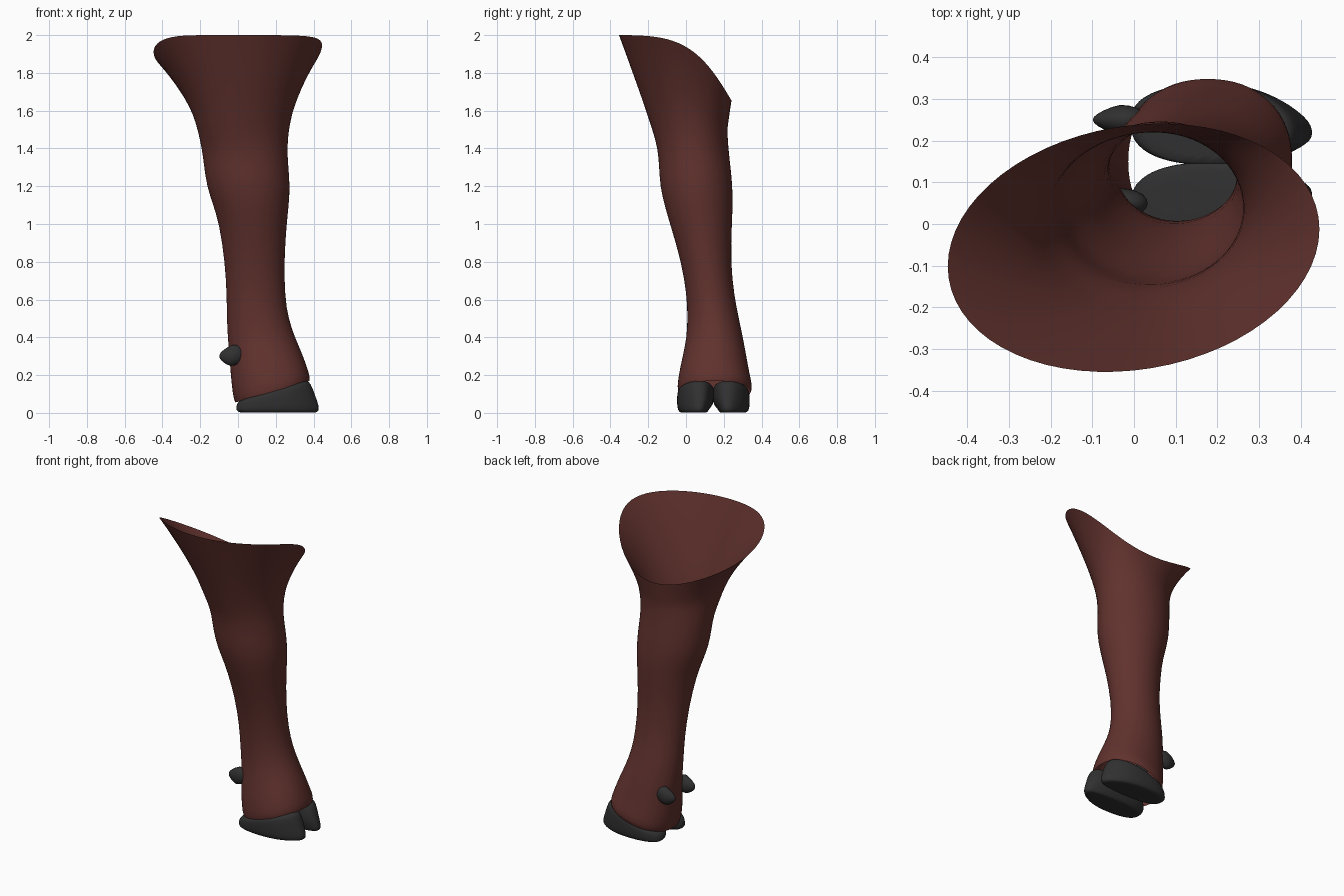
import bpy, bmesh
from math import sin, cos, pi, copysign

if "Cube" in bpy.data.objects:
    bpy.data.objects.remove(bpy.data.objects["Cube"])

N = 32
MID = 0.15  # plane between the two toes


def material(name, rgb):
    m = bpy.data.materials.new(name)
    m.diffuse_color = (*rgb, 1)
    m.use_nodes = True
    m.node_tree.nodes["Principled BSDF"].inputs["Base Color"].default_value = m.diffuse_color
    return m


hide = material("hide", (0.12, 0.032, 0.027))
horn = material("horn", (0.03, 0.03, 0.03))


def power(v, n):
    return copysign(abs(v) ** (2 / n), v)


def finish(bm, name, mat, levels=1):
    bmesh.ops.recalc_face_normals(bm, faces=bm.faces)
    me = bpy.data.meshes.new(name)
    bm.to_mesh(me)
    bm.free()
    ob = bpy.data.objects.new(name, me)
    bpy.context.collection.objects.link(ob)
    me.materials.append(mat)
    for p in me.polygons:
        p.use_smooth = True
    if levels:
        ob.modifiers.new("smooth", 'SUBSURF').levels = levels
        ob.modifiers["smooth"].render_levels = levels
    return ob


def loft(rings, name, mat, caps=False):
    bm = bmesh.new()
    rows = [[bm.verts.new(p) for p in r] for r in rings]
    for a, b in zip(rows, rows[1:]):
        for i in range(len(a)):
            j = (i + 1) % len(a)
            bm.faces.new((a[i], a[j], b[j], b[i]))
    if caps:
        bm.faces.new(rows[0])
        bm.faces.new(rows[-1])
    return finish(bm, name, mat)


def ring(z, x0, x1, y0, y1, slant=0, n=2.0, twist=0.0):
    pts = []
    for i in range(N):
        t = 2 * pi * i / N
        x = (x0 + x1) / 2 + (x1 - x0) / 2 * power(cos(t), n)
        y = (y0 + y1) / 2 + (y1 - y0) / 2 * power(sin(t + twist), n)
        pts.append((x, y, z + slant * (x - (x0 + x1) / 2)))
    return pts


# Leg: height, x range, y range, slant, squareness
sections = [
    (0.112, -0.015, 0.380, -0.042, 0.342, 0.29, 2.2),
    (0.135, -0.025, 0.382, -0.047, 0.354, 0.28, 2.2),
    (0.20, -0.036, 0.367, -0.040, 0.338, 0.20, 2.2),
    (0.30, -0.045, 0.340, -0.018, 0.320, 0.08, 2.1),
    (0.40, -0.055, 0.302, 0.003, 0.302),
    (0.50, -0.060, 0.267, 0.008, 0.280),
    (0.62, -0.060, 0.249, 0.004, 0.256),
    (0.80, -0.070, 0.245, -0.025, 0.236),
    (1.00, -0.100, 0.258, -0.085, 0.244),
    (1.10, -0.132, 0.270, -0.115, 0.248),
    (1.20, -0.166, 0.276, -0.138, 0.247),
    (1.30, -0.180, 0.268, -0.143, 0.237),
    (1.40, -0.192, 0.261, -0.150, 0.225),
]
rings = [ring(*s) for s in sections]
base = ring(1.5, -0.215, 0.270, -0.180, 0.220, 0, 2.0, 0.08)
rings.append(base)

# Flared, slanted opening at the top
rim = []
for i, (x, y, z) in enumerate(ring(0, -0.45, 0.448, -0.357, 0.243, 0, 2.0, 0.15)):
    t = 2 * pi * i / N
    k = (1 + sin(t + 0.15)) / 2
    rim.append((x, y, 2.0 - 0.35 * k ** (2.5 + 0.9 * cos(t))))
for s in (0.2, 0.4, 0.6, 0.8, 0.93, 1.0):
    rings.append([(a[0] + (b[0] - a[0]) * s ** 1.4,
                   a[1] + (b[1] - a[1]) * s ** 1.05,
                   a[2] + (b[2] - a[2]) * s) for a, b in zip(base, rim)])
loft(rings, "leg", hide)


# Hoof halves: level, x range, inner and outer distance from the middle
levels = [
    (0.00, 0.04, 0.39, 0.050, 0.155),
    (0.00, 0.02, 0.415, 0.038, 0.172),
    (0.06, 0.003, 0.430, 0.028, 0.184),
    (0.20, -0.008, 0.428, 0.020, 0.190),
    (0.40, -0.010, 0.416, 0.000, 0.193),
    (0.75, -0.008, 0.396, -0.004, 0.193),
    (1.00, 0.005, 0.376, -0.004, 0.190),
    (1.06, 0.030, 0.350, 0.000, 0.170),
]
for side, label in ((1, "back"), (-1, "front")):
    rows = []
    for f, x0, x1, v0, v1 in levels:
        row = []
        for x, v, _ in ring(0, x0, x1, v0, v1, 0, 2.5):
            v -= 0.03 * max(0, (x - 0.2) / 0.23) ** 2 * (v / 0.1)
            row.append((x, MID - 0.005 + side * v, 0.005 + f * (0.06 + 0.29 * x)))
        rows.append(row)
    loft(rows, label + "_toe", horn, caps=True)

    # Dewclaw
    bm = bmesh.new()
    bmesh.ops.create_uvsphere(bm, u_segments=20, v_segments=12, radius=1)
    for vert in bm.verts:
        x, y, z = vert.co
        taper = 1 - 0.35 * max(0, -x)
        vert.co = (-0.033 + 0.066 * x + 0.008 * z,
                   MID + side * 0.1 + 0.036 * y * taper,
                   0.305 + 0.056 * z * taper)
    finish(bm, label + "_dewclaw", horn, 0)

# Rest the soles exactly on the ground
for ob in bpy.data.objects:
    if ob.name.endswith("_toe"):
        ob.location.z = -0.004
